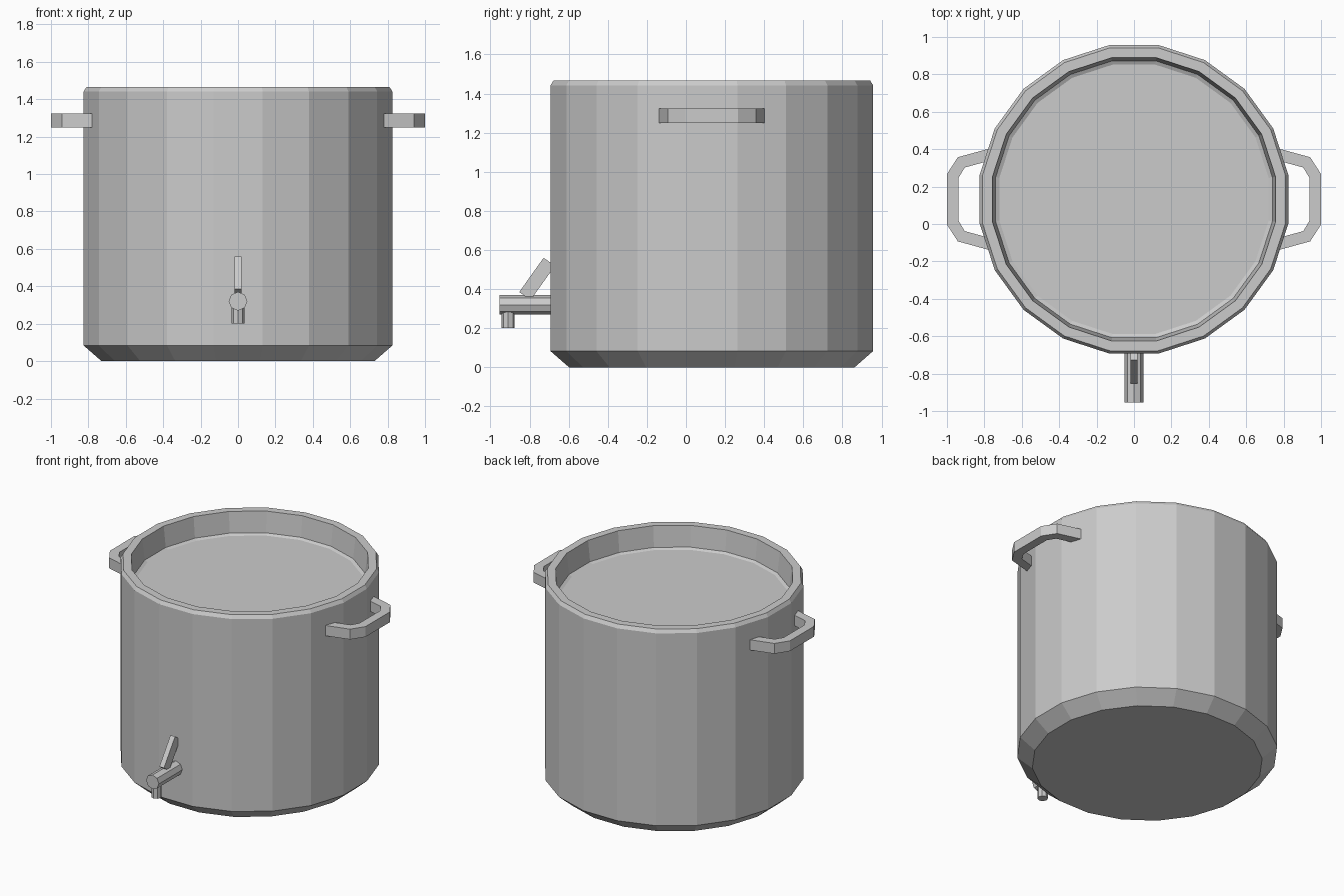
import bpy, bmesh, math
from mathutils import Vector

if "Cube" in bpy.data.objects:
    bpy.data.objects.remove(bpy.data.objects["Cube"])

CY = 0.132                      # pot axis in y
steel = bpy.data.materials.new("brushed_steel")
steel.diffuse_color = (0.6, 0.6, 0.6, 1)
steel.use_nodes = True
steel.node_tree.nodes["Principled BSDF"].inputs["Base Color"].default_value = steel.diffuse_color


def finish(bm, name):
    bmesh.ops.recalc_face_normals(bm, faces=bm.faces)
    me = bpy.data.meshes.new(name)
    bm.to_mesh(me)
    bm.free()
    me.materials.append(steel)
    ob = bpy.data.objects.new(name, me)
    bpy.context.collection.objects.link(ob)
    return ob


def prism(name, points, offset):
    """Extrude a closed outline by an offset vector."""
    bm = bmesh.new()
    face = bm.faces.new([bm.verts.new(p) for p in points])
    ext = bmesh.ops.extrude_face_region(bm, geom=[face])
    verts = [g for g in ext["geom"] if isinstance(g, bmesh.types.BMVert)]
    bmesh.ops.translate(bm, vec=Vector(offset), verts=verts)
    return finish(bm, name)


# Pot: 20-sided shell, profile of (apothem, z) from base over rim to inner floor
SIDES = 20
profile = [(0.73, 0), (0.825, 0.083), (0.825, 1.442), (0.81, 1.466),
           (0.757, 1.466), (0.74, 1.32), (0.72, 1.31)]
bm = bmesh.new()
rings = []
for apothem, z in profile:
    r = apothem / math.cos(math.pi / SIDES)
    rings.append([bm.verts.new((r * math.cos((i + 0.5) * math.tau / SIDES),
                                CY + r * math.sin((i + 0.5) * math.tau / SIDES), z))
                  for i in range(SIDES)])
for lo, hi in zip(rings, rings[1:]):
    for i in range(SIDES):
        j = (i + 1) % SIDES
        bm.faces.new((lo[i], lo[j], hi[j], hi[i]))
bm.faces.new(rings[0])
bm.faces.new(rings[-1])
finish(bm, "pot")

# Side handles: bent flat bars, half outline mirrored about the pot axis
outer = [(0.77, 0.272), (0.942, 0.225), (1.0, 0.135)]
inner = [(0.938, 0.115), (0.905, 0.17), (0.77, 0.207)]
for side, label in ((1, "right_handle"), (-1, "left_handle")):
    outline = (outer + [(x, -y) for x, y in reversed(outer)]
               + [(x, -y) for x, y in reversed(inner)] + inner)
    prism(label, [(side * x, CY + y, 1.25) for x, y in outline], (0, 0, 0.073))

# Tap barrel and spout: octagonal rods
octagon = [(math.cos(k * math.pi / 4), math.sin(k * math.pi / 4)) for k in range(8)]
prism("tap_barrel", [(0.05 * c, -0.955, 0.32 + 0.05 * s) for c, s in octagon], (0, 0.28, 0))
prism("tap_spout", [(0.034 * c, -0.91 + 0.034 * s, 0.2) for c, s in octagon], (0, 0, 0.11))

# Tap lever: slanted flat bar
along, across = Vector((0, 0.58, 0.815)), Vector((0, 0.815, -0.58))
start = Vector((-0.018, -0.853, 0.385))
prism("tap_lever", [start, start + along * 0.215,
                    start + along * 0.215 + across * 0.071, start + across * 0.071],
      (0.036, 0, 0))
